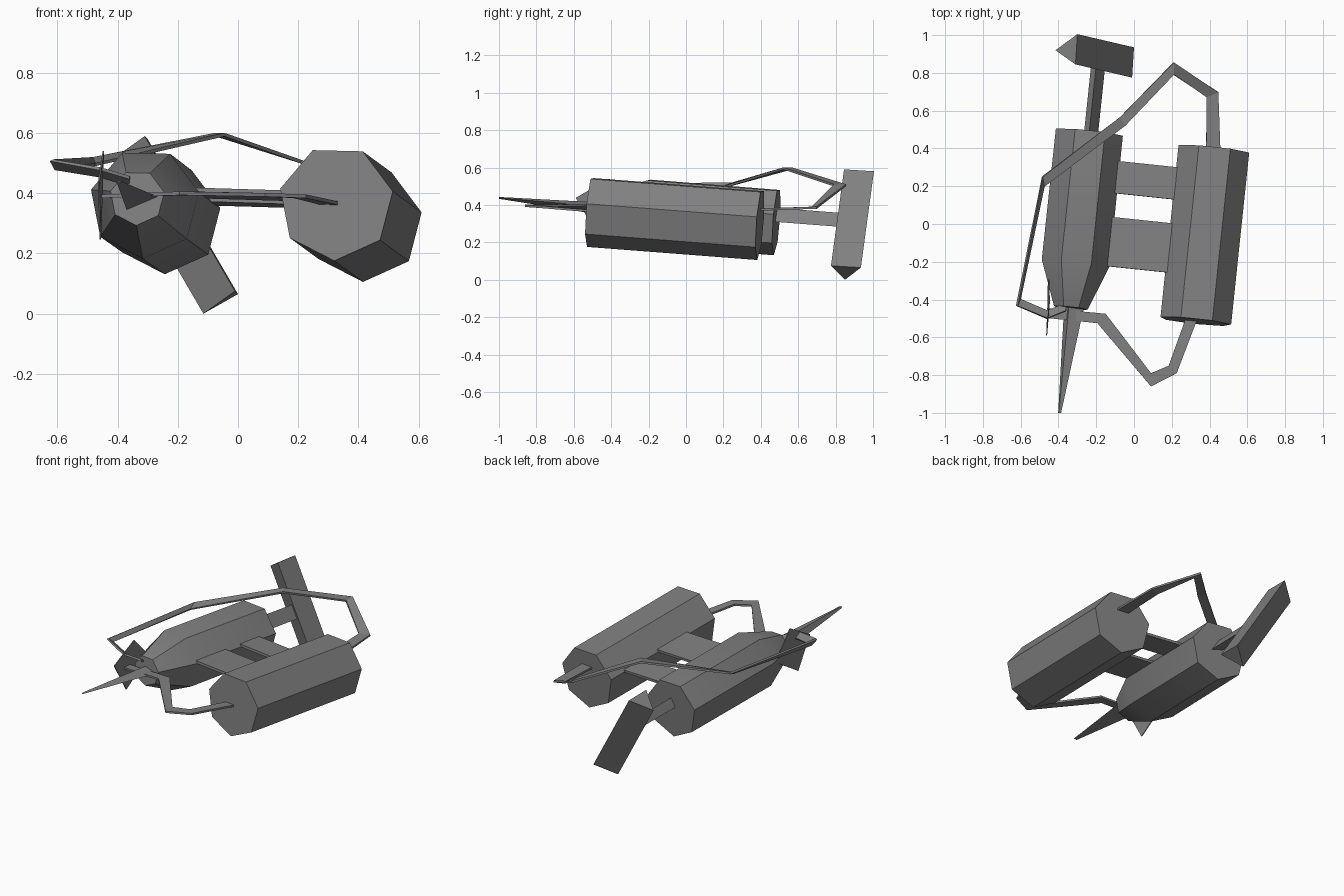
import bpy
import bmesh
from math import cos, sin, radians
from mathutils import Vector

cube = bpy.data.objects.get("Cube")
if cube:
    bpy.data.objects.remove(cube, do_unlink=True)

grey = bpy.data.materials.new("plain_grey")
grey.use_nodes = True
GREY = (0.22, 0.22, 0.22, 1)
grey.diffuse_color = GREY
grey.node_tree.nodes["Principled BSDF"].inputs["Base Color"].default_value = GREY

AXIS = Vector((0.105, 1, -0.077))          # shared lean of both drums
U = AXIS.cross(Vector((0, 0, 1))).normalized()
V = U.cross(AXIS).normalized()


def finish(name, bm, smooth=False):
    bmesh.ops.recalc_face_normals(bm, faces=bm.faces)
    mesh = bpy.data.meshes.new(name)
    bm.to_mesh(mesh)
    bm.free()
    obj = bpy.data.objects.new(name, mesh)
    bpy.context.collection.objects.link(obj)
    mesh.materials.append(grey)
    if smooth:
        bpy.ops.object.select_all(action="DESELECT")
        bpy.context.view_layer.objects.active = obj
        obj.select_set(True)
        bpy.ops.object.shade_smooth_by_angle(angle=radians(35))
    return obj


def loft(name, loops, smooth=False):
    """Skin a row of equal loops and cap both ends."""
    bm = bmesh.new()
    rings = [[bm.verts.new(p) for p in loop] for loop in loops]
    n = len(rings[0])
    for a, b in zip(rings, rings[1:]):
        for i in range(n):
            j = (i + 1) % n
            bm.faces.new((a[i], a[j], b[j], b[i]))
    bm.faces.new(rings[0])
    bm.faces.new(rings[-1])
    return finish(name, bm, smooth)


def heptagon(centre, radius):
    angles = [radians(11.5 + i * 360 / 7) for i in range(7)]
    return [centre + radius * (U * cos(a) + V * sin(a)) for a in angles]


def drum(name, origin, stations):
    """Seven-sided body from (distance along the axis, radius) stations."""
    loft(name, [heptagon(Vector(origin) + AXIS * t, r) for t, r in stations], True)


def prism(name, triangle, shift):
    tri = [Vector(p) for p in triangle]
    loft(name, [tri, [p + Vector(shift) for p in tri]])


def strap(name, stations, thick=0.012):
    """Flat strip through (centre, half width vector) stations."""
    loops = []
    for i, (c, w) in enumerate(stations):
        c, w = Vector(c), Vector(w)
        ahead = Vector(stations[min(i + 1, len(stations) - 1)][0])
        behind = Vector(stations[max(i - 1, 0)][0])
        n = (ahead - behind).cross(w).normalized() * thick / 2
        loops.append([c + w + n, c - w + n, c - w - n, c + w - n])
    loft(name, loops)


# Bodies
drum("plain_drum", (0.326, -0.515, 0.368), [(0, 0.193), (0.91, 0.193)])
drum("tapered_drum", (-0.335, -0.445, 0.385),
     [(0, 0.092), (0.235, 0.185), (0.928, 0.183)])

# Flat bars joining the bodies
for name, y, z, half in (("rear_bar", 0.235, 0.37, 0.085),
                         ("front_bar", -0.11, 0.396, 0.13)):
    across = Vector((1, -0.105, -0.03))
    mid = Vector((0.03, y, z))
    strap(name, [(mid + across * s, AXIS * half) for s in (-0.24, 0.19)], 0.016)

# Nose spike
tip = Vector((-0.395, -1, 0.438))
base = [Vector(p) for p in ((-0.265, -0.44, 0.388), (-0.37, -0.44, 0.345),
                            (-0.345, -0.44, 0.412))]
middle = sum(base, Vector()) / 3
loft("nose_spike", [base, [tip + (p - middle) * 0.15 for p in base]])

# Side fin beside the nose
fin = [Vector(p) for p in ((-0.45, -0.41, 0.54), (-0.465, -0.59, 0.438),
                           (-0.46, -0.476, 0.246), (-0.455, -0.255, 0.383))]
loft("side_fin", [fin, [p + Vector((0.005, 0, 0)) for p in fin]])

# Rear handle: triangular shaft and crossbar
prism("handle_shaft", [(-0.225, 0.86, 0.30), (-0.198, 0.86, 0.355), (-0.15, 0.86, 0.28)],
      AXIS * -0.42)
prism("handle_crossbar", [(0, 0.935, 0.065), (-0.01, 0.775, 0.075), (-0.115, 0.85, 0)],
      (-0.30, 0.07, 0.515))

# Bent straps looping around the bodies
strap("rear_strap", [
    ((0.42, 0.38, 0.375), (0.038, 0, 0)),
    ((0.415, 0.685, 0.385), (0.031, 0.013, 0)),
    ((0.21, 0.823, 0.505), (0, 0.032, 0)),
    ((-0.06, 0.543, 0.595), (-0.015, 0.022, 0)),
    ((-0.48, 0.225, 0.505), (-0.005, 0.025, 0.01)),
    ((-0.612, -0.415, 0.495), (-0.008, -0.018, 0.015)),
    ((-0.46, -0.48, 0.47), (0, -0.02, 0.012)),
    ((-0.36, -0.44, 0.44), (0, -0.02, 0.012))])
strap("front_strap", [
    ((-0.46, -0.472, 0.39), (0, 0.026, 0)),
    ((-0.172, -0.50, 0.40), (0.022, 0.025, 0)),
    ((0.09, -0.825, 0.395), (0, 0.035, 0)),
    ((0.205, -0.77, 0.39), (-0.021, 0.02, 0)),
    ((0.305, -0.50, 0.367), (-0.028, 0.01, 0))])
